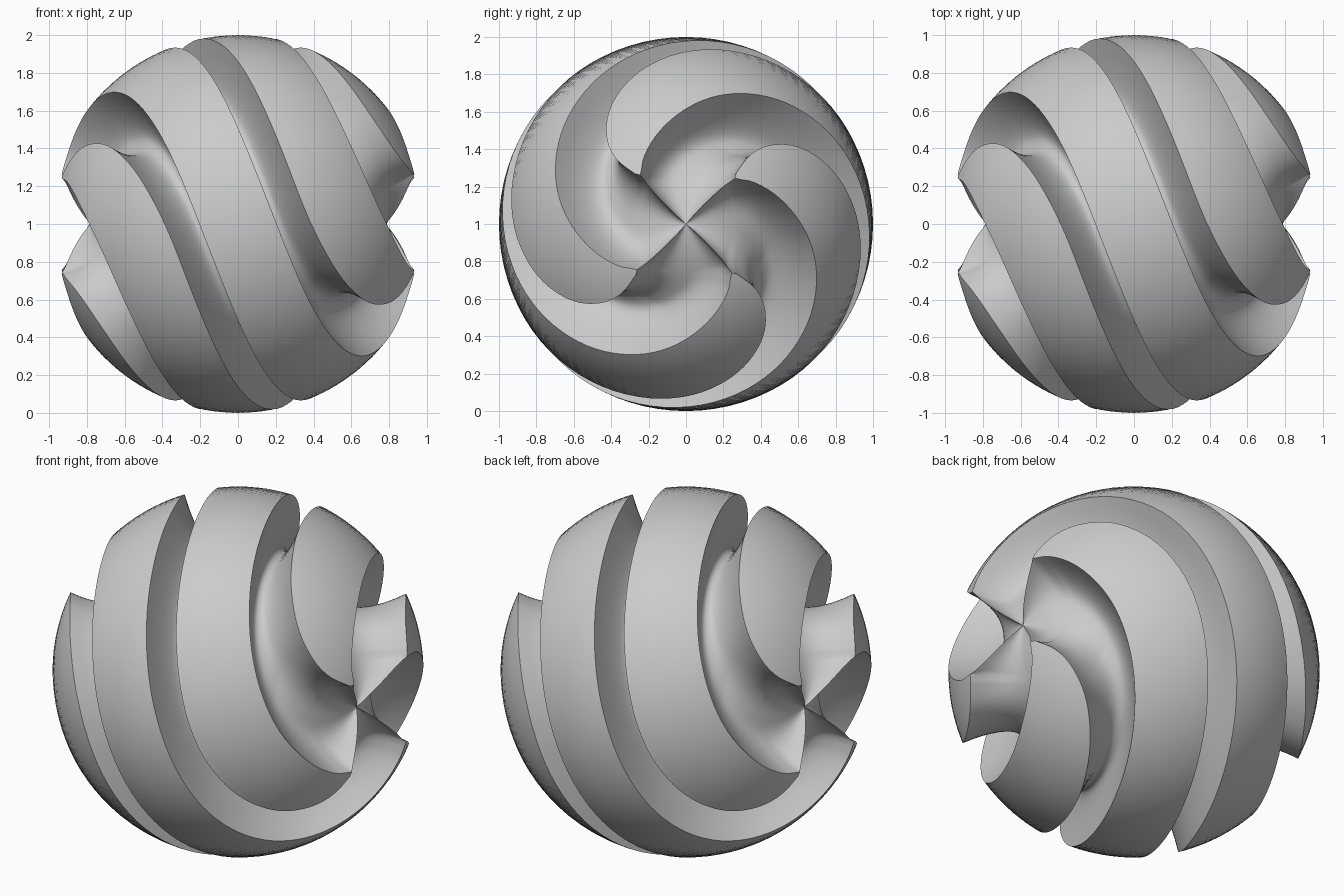
import bpy
import bmesh
from math import sin, cos, pi, radians

cube = bpy.data.objects.get("Cube")
if cube:
    bpy.data.objects.remove(cube, do_unlink=True)

# Spiral groove borders: turn angle around the x axis at each latitude (degrees)
LAT = [0, 11, 22, 33, 44, 55, 63, 69, 90]
INNER = [-14.5, 15, 44, 65, 81, 91, 93, 89, 95]
OUTER = [14.5, 43, 71, 96, 119, 141, 161, 179, 185]
TIP = 69           # latitude where the ridges end in points
ARMS = 4
GROOVE_STEPS, RIDGE_STEPS, ROWS = 24, 14, 120


def linear(table, lat):
    for i in range(len(LAT) - 1):
        if lat <= LAT[i + 1]:
            f = (lat - LAT[i]) / (LAT[i + 1] - LAT[i])
            return table[i] + f * (table[i + 1] - table[i])
    return table[-1]


def signed(lat, table, other):
    return linear(table, lat) if lat >= 0 else -linear(other, -lat)


def border(lat, table, other):
    # Moving average rounds the corners of the border curve
    return sum(signed(lat + k, table, other) for k in range(-4, 5)) / 9


def borders(lat):
    a, b = border(lat, INNER, OUTER), border(lat, OUTER, INNER)
    if abs(lat) >= TIP or b - a > 90:
        mid = (a + b) / 2
        a, b = mid - 45, mid + 45
    return a, b


def crest_depth(lat):
    over = max(0, abs(lat) - TIP) / (90 - TIP)
    return 0.22 * over ** 0.8


def groove_depth(lat, u):
    floor = 0.30 - 0.08 * max(0, (abs(lat) - 50) / 40)
    edge = crest_depth(lat)
    curve = max(0, 1 - abs(u) ** 2.5) ** 0.4
    return edge + (floor - edge) * curve


def ring(lat):
    a, b = borders(lat)
    points = []
    for arm in range(ARMS):
        for i in range(GROOVE_STEPS):
            u = -cos(pi * i / GROOVE_STEPS)
            points.append(((a + b) / 2 + u * (b - a) / 2, 1 - groove_depth(lat, u)))
        for i in range(RIDGE_STEPS):
            turn = b + (a + 90 - b) * i / RIDGE_STEPS
            points.append((turn, 1 - crest_depth(lat)))
        a, b = a + 90, b + 90
    return points


# Ball with spiral ridges and rounded grooves, swept from pole to pole
bm = bmesh.new()
rows = []
for r in range(ROWS + 1):
    lat = -90 + 180 * r / ROWS
    la = radians(lat)
    row = []
    for turn, radius in ring(lat):
        phi = radians(turn - 45)
        flat = radius * cos(la)
        row.append(bm.verts.new((radius * sin(la), flat * cos(phi), 1 + flat * sin(phi))))
    rows.append(row)
for low, high in zip(rows, rows[1:]):
    n = len(low)
    for i in range(n):
        j = (i + 1) % n
        bm.faces.new((low[i], low[j], high[j], high[i]))
bmesh.ops.remove_doubles(bm, verts=bm.verts, dist=0.0004)
bmesh.ops.recalc_face_normals(bm, faces=bm.faces)
mesh = bpy.data.meshes.new("spiral_ball")
bm.to_mesh(mesh)
bm.free()
ball = bpy.data.objects.new("spiral_ball", mesh)
bpy.context.collection.objects.link(ball)

# Plain grey finish
grey = bpy.data.materials.new("light_grey")
grey.use_nodes = True
colour = (0.6, 0.6, 0.6, 1)
grey.diffuse_color = colour
grey.node_tree.nodes["Principled BSDF"].inputs["Base Color"].default_value = colour
mesh.materials.append(grey)

bpy.ops.object.select_all(action='DESELECT')
ball.select_set(True)
bpy.context.view_layer.objects.active = ball
bpy.ops.object.shade_smooth_by_angle(angle=radians(40))
